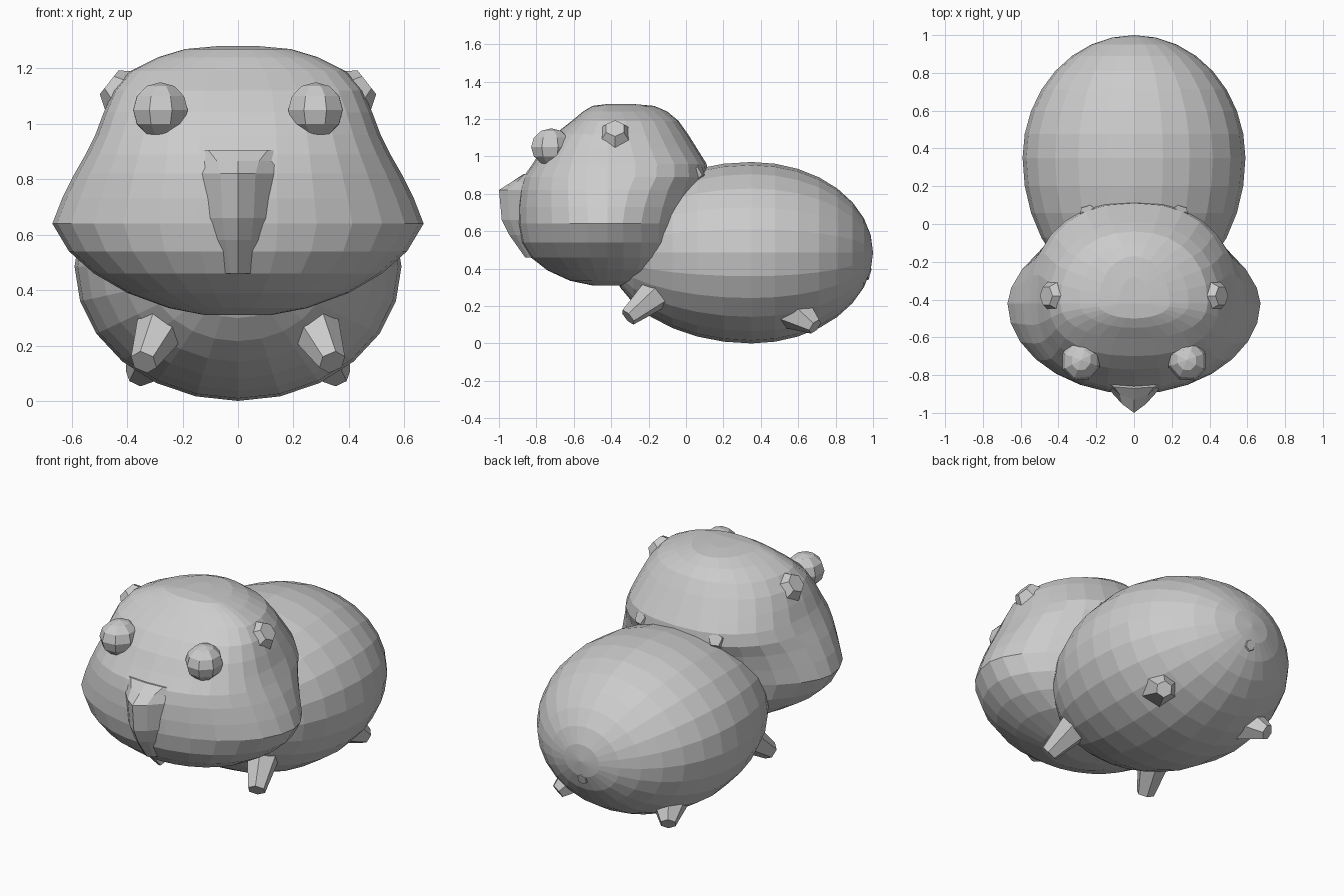
import bpy, bmesh, math
from mathutils import Matrix, Vector, Euler

if "Cube" in bpy.data.objects:
    bpy.data.objects.remove(bpy.data.objects["Cube"])


def finish(name, bm):
    bmesh.ops.recalc_face_normals(bm, faces=bm.faces)
    me = bpy.data.meshes.new(name)
    bm.to_mesh(me)
    bm.free()
    ob = bpy.data.objects.new(name, me)
    bpy.context.collection.objects.link(ob)
    return ob


def spow(v, e):
    return math.copysign(abs(v) ** e, v)


def loft(name, rings, cy, n):
    """Stack of rings: z, half width, front y, back y, front and back roundness."""
    bm = bmesh.new()
    loops = []
    for z, w, yf, yb, pf, pb in rings:
        loop = []
        for i in range(n):
            a = 2 * math.pi * i / n
            c, s = math.cos(a), math.sin(a)
            p = pb if s > 0 else pf
            depth = (yb - cy) if s > 0 else (cy - yf)
            loop.append(bm.verts.new((w * spow(c, 2 / p), cy + depth * spow(s, 2 / p), z)))
        loops.append(loop)
    for lo, hi in zip(loops, loops[1:]):
        for i in range(n):
            j = (i + 1) % n
            bm.faces.new((lo[i], lo[j], hi[j], hi[i]))
    bm.faces.new(loops[0])
    bm.faces.new(loops[-1])
    return finish(name, bm)


def ball(name, loc, size, rot=(0, 0, 0), seg=8, rows=6):
    bm = bmesh.new()
    m = Matrix.LocRotScale(Vector(loc), Euler(rot), Vector(size))
    bmesh.ops.create_uvsphere(bm, u_segments=seg, v_segments=rows, radius=1, matrix=m)
    return finish(name, bm)


def taper(name, a, b, r1, r2, seg=6):
    """Stubby tapered limb from a to b."""
    a, b = Vector(a), Vector(b)
    bm = bmesh.new()
    m = Matrix.Translation((a + b) / 2) @ (b - a).to_track_quat('Z', 'Y').to_matrix().to_4x4()
    bmesh.ops.create_cone(bm, cap_ends=True, segments=seg, radius1=r1, radius2=r2,
                          depth=(b - a).length, matrix=m)
    return finish(name, bm)


# Egg-shaped body, longer toward the head
body = ball("body", (0, 0, 0), (1, 1, 1), (math.pi / 2, 0, 0), 24, 16)
for v in body.data.vertices:
    x, y, z = v.co
    v.co = (x * 0.59, 0.35 + y * (0.65 if y > 0 else 0.76), 0.485 + z * 0.485)

# Head with wide cheeks
loft("head", [
    (0.31, 0.12, -0.50, -0.22, 2, 2),
    (0.335, 0.25, -0.62, -0.12, 2, 2),
    (0.39, 0.40, -0.74, -0.04, 2, 2),
    (0.46, 0.52, -0.83, 0.00, 2, 1.9),
    (0.54, 0.61, -0.88, 0.04, 2, 1.8),
    (0.64, 0.67, -0.90, 0.06, 1.95, 1.7),
    (0.73, 0.635, -0.90, 0.08, 2, 1.8),
    (0.82, 0.59, -0.89, 0.10, 2.1, 2),
    (0.89, 0.55, -0.87, 0.12, 2.2, 2.3),
    (0.96, 0.515, -0.82, 0.11, 2.3, 2.4),
    (1.04, 0.485, -0.77, 0.06, 2.3, 2.3),
    (1.12, 0.45, -0.70, 0.01, 2.3, 2.2),
    (1.19, 0.39, -0.61, -0.04, 2.2, 2.2),
    (1.24, 0.29, -0.55, -0.10, 2, 2),
    (1.27, 0.19, -0.50, -0.17, 2, 2),
    (1.28, 0.08, -0.42, -0.28, 2, 2)], -0.42, 28)

# Pointed muzzle with wide flat nose top
loft("muzzle", [
    (0.46, 0.08, -0.86, -0.7, 1.3, 2),
    (0.58, 0.15, -0.945, -0.7, 1.2, 2),
    (0.66, 0.18, -0.985, -0.7, 1.2, 2),
    (0.82, 0.20, -1.00, -0.7, 1.2, 2),
    (0.865, 0.19, -0.93, -0.7, 1.5, 2),
    (0.905, 0.17, -0.87, -0.7, 3, 2)], -0.78, 12)

# Paired parts
for s, side in ((1, "right"), (-1, "left")):
    ball(f"eye_{side}", (s * 0.28, -0.72, 1.05), (0.105, 0.115, 0.10), (0, 0, s * 0.35), 8, 6)
    taper(f"ear_{side}", (s * 0.35, -0.38, 1.06), (s * 0.465, -0.38, 1.15), 0.15, 0.055)
    taper(f"arm_{side}", (s * 0.25, -0.10, 0.32), (s * 0.34, -0.31, 0.14), 0.11, 0.05)
    taper(f"foot_{side}", (s * 0.28, 0.55, 0.20), (s * 0.365, 0.69, 0.09), 0.13, 0.045)
    taper(f"neck_tuft_{side}", (s * 0.20, -0.08, 0.85), (s * 0.25, 0.08, 0.93), 0.12, 0.04, 5)

# Small tail
taper("tail", (0, 0.88, 0.40), (0, 0.985, 0.37), 0.08, 0.03)
